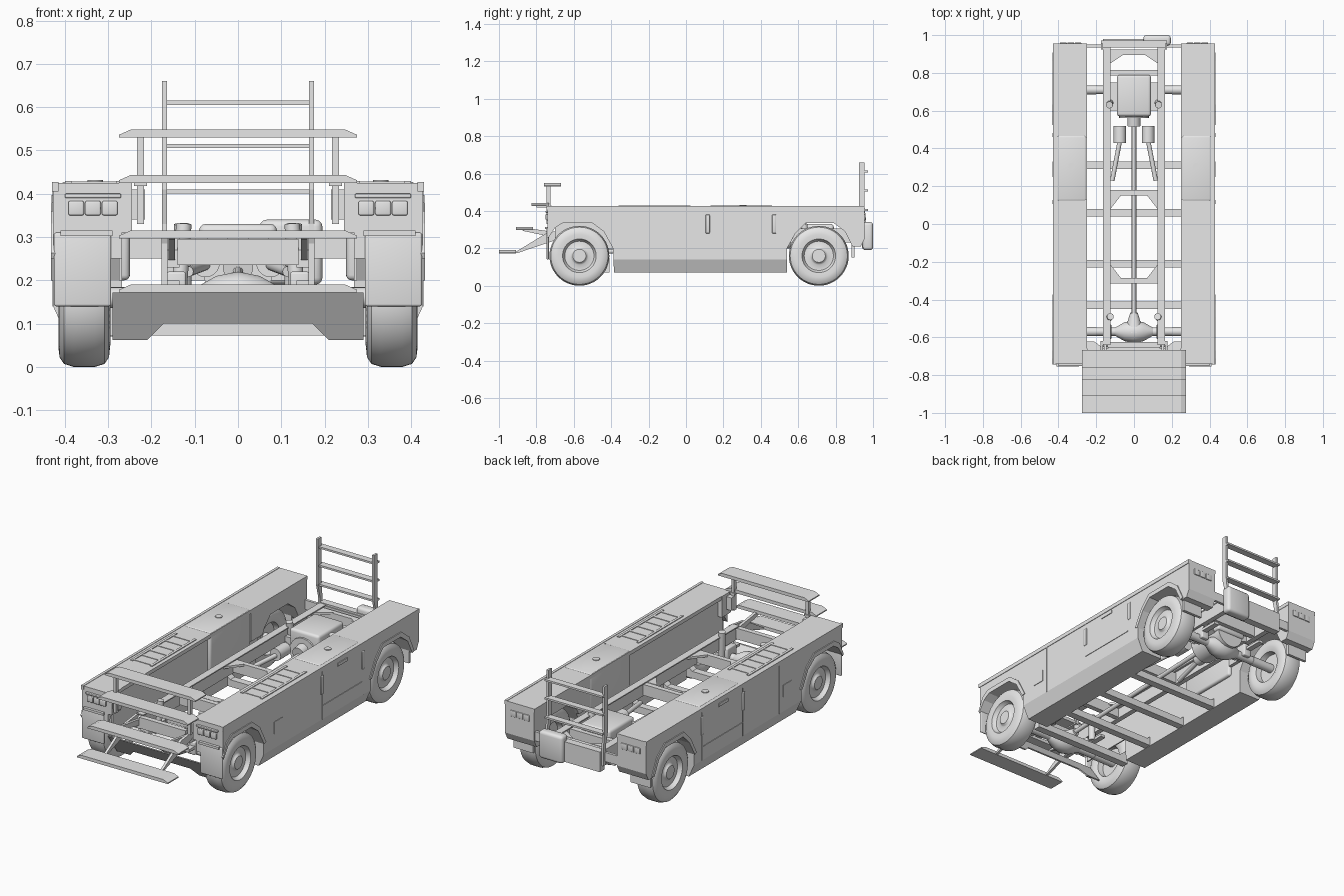
import bpy, bmesh, math
from mathutils import Vector, Matrix

if "Cube" in bpy.data.objects:
    bpy.data.objects.remove(bpy.data.objects["Cube"])

grey = bpy.data.materials.new("light grey paint")
grey.use_nodes = True
COLOR = (0.8, 0.8, 0.8, 1)
grey.diffuse_color = COLOR
grey.node_tree.nodes["Principled BSDF"].inputs["Base Color"].default_value = COLOR


def finish(bm, name, smooth=False):
    bmesh.ops.recalc_face_normals(bm, faces=bm.faces[:])
    me = bpy.data.meshes.new(name)
    bm.to_mesh(me)
    bm.free()
    me.materials.append(grey)
    ob = bpy.data.objects.new(name, me)
    bpy.context.collection.objects.link(ob)
    if smooth:
        bpy.ops.object.select_all(action='DESELECT')
        ob.select_set(True)
        bpy.context.view_layer.objects.active = ob
        bpy.ops.object.shade_smooth_by_angle(angle=math.radians(35))
    return ob


def box(name, x, y, z, bevel=0):
    """Box from three (low, high) ranges."""
    bm = bmesh.new()
    bmesh.ops.create_cube(bm, size=1)
    for v in bm.verts:
        v.co = [sum(r) / 2 + c * (r[1] - r[0]) for c, r in zip(v.co, (x, y, z))]
    if bevel:
        bmesh.ops.bevel(bm, geom=bm.edges[:], offset=bevel, segments=3, affect='EDGES', profile=0.5)
    return finish(bm, name, bevel > 0)


def prism(name, pts, axis, lo, hi, tweak=None):
    """Extrude a 2D outline along x, y or z."""
    place = {'x': lambda p, t: (t, p[0], p[1]), 'y': lambda p, t: (p[0], t, p[1]),
             'z': lambda p, t: (p[0], p[1], t)}[axis]
    bm = bmesh.new()
    face = bm.faces.new([bm.verts.new(place(p, lo)) for p in pts])
    new = bmesh.ops.extrude_face_region(bm, geom=[face])["geom"]
    shift = Vector(place((0, 0), hi - lo))
    bmesh.ops.translate(bm, vec=shift, verts=[v for v in new if isinstance(v, bmesh.types.BMVert)])
    if tweak:
        tweak(bm)
    return finish(bm, name)


def rod(name, a, b, r, r2=None, sides=20):
    a, b = Vector(a), Vector(b)
    bm = bmesh.new()
    turn = (b - a).to_track_quat('Z', 'Y').to_matrix().to_4x4()
    bmesh.ops.create_cone(bm, cap_ends=True, segments=sides, radius1=r, radius2=r2 or r,
                          depth=(b - a).length, matrix=Matrix.Translation((a + b) / 2) @ turn)
    return finish(bm, name, True)


def lathe(name, profile, centre, side):
    """Spin (offset along x, radius) points about the x axis."""
    bm = bmesh.new()
    vs = [bm.verts.new((x * side, 0, r)) for x, r in profile]
    es = [bm.edges.new(p) for p in zip(vs, vs[1:])]
    bmesh.ops.spin(bm, geom=vs + es, cent=(0, 0, 0), axis=(1, 0, 0), angle=math.tau, steps=48)
    bmesh.ops.remove_doubles(bm, verts=bm.verts[:], dist=1e-5)
    bmesh.ops.translate(bm, vec=centre, verts=bm.verts[:])
    return finish(bm, name, True)


def taper_skirt(bm):
    """Crease the outer wall low down and tuck its bottom edge in."""
    bmesh.ops.bisect_plane(bm, geom=bm.verts[:] + bm.edges[:] + bm.faces[:],
                           plane_co=(0, 0, 0.14), plane_no=(0, 0, 1))
    for v in bm.verts:
        if v.co.z < 0.1 and abs(v.co.x) > 0.4:
            v.co.x = math.copysign(0.395, v.co.x)


def lean_back(bm):
    """Slope the front guard so that its lower edge sits further back."""
    for v in bm.verts:
        v.co.y += (0.172 - v.co.z) * 0.7


def span(s, a, b):
    return (min(s * a, s * b), max(s * a, s * b))


FRONT_Y, REAR_Y, HUB_Z = -0.57, 0.71, 0.16
ARCH_F = [(-0.74, 0.25), (-0.70, 0.31), (-0.66, 0.335), (-0.50, 0.335), (-0.44, 0.29), (-0.39, 0.20), (-0.385, 0.07)]
ARCH_R = [(0.54, 0.07), (0.54, 0.20), (0.585, 0.28), (0.64, 0.335), (0.79, 0.335), (0.85, 0.29), (0.89, 0.21)]
REAR_END = [(0.935, 0.21), (0.955, 0.25), (0.955, 0.425)]
POD = [(-0.74, 0.425)] + ARCH_F + ARCH_R + REAR_END
TYRE = [(0.0, 0.0), (0.048, 0.0), (0.048, 0.035), (0.04, 0.042), (0.036, 0.048), (0.036, 0.078),
        (0.046, 0.085), (0.058, 0.09), (0.06, 0.115), (0.057, 0.138), (0.047, 0.153), (0.025, 0.16),
        (-0.025, 0.16), (-0.047, 0.153), (-0.057, 0.138), (-0.06, 0.11), (-0.05, 0.085), (-0.02, 0.08), (-0.02, 0.0)]

for s, side in ((1, "left"), (-1, "right")):
    # Side body with wheel arches, and its lips
    prism(side + "_side_body", POD, 'x', s * 0.268, s * 0.427, taper_skirt)
    for nm, arch, cy in (("front", ARCH_F[:-1], FRONT_Y), ("rear", ARCH_R[1:], REAR_Y)):
        outer = [(cy + (y - cy) * 1.1, HUB_Z + (z - HUB_Z) * 1.14) for y, z in arch]
        outer = [(max(-0.745, min(0.95, y)), z) for y, z in outer]
        prism(f"{side}_{nm}_arch_lip", arch + outer[::-1], 'x', s * 0.42, s * 0.432)
    box(side + "_top_rim", span(s, 0.415, 0.43), (-0.745, 0.955), (0.405, 0.427))

    # Inner side: overhanging deck, front block, front wheel wall and rear block
    box(side + "_deck_overhang", span(s, 0.248, 0.28), (-0.74, 0.955), (0.405, 0.425))
    box(side + "_front_block", span(s, 0.245, 0.28), (-0.74, -0.66), (0.31, 0.425))
    box(side + "_front_wheel_wall", span(s, 0.268, 0.275), (-0.70, -0.38), (0.2, 0.41))
    prism(side + "_rear_block", [(0.47, 0.425), (0.47, 0.25), (0.57, 0.25)] + ARCH_R[2:] + REAR_END,
          'x', s * 0.25, s * 0.27)

    # Tank with filler cap
    box(side + "_tank", span(s, 0.25, 0.41), (0.12, 0.47), (0.2, 0.428), 0.012)
    rod(side + "_filler_cap", (s * 0.33, 0.305, 0.425), (s * 0.33, 0.305, 0.432), 0.018)

    # Slatted tread on the top deck
    for x in (0.268, 0.385):
        box(side + "_tread_rail", span(s, x, x + 0.014), (-0.36, 0.025), (0.42, 0.429))
    for i in range(6):
        y = -0.35 + i * 0.068
        box(side + "_tread_slat", span(s, 0.275, 0.39), (y, y + 0.016), (0.42, 0.428))

    # Doors, handles and seams on the outer wall
    for y in (-0.20, 0.118, 0.47):
        box(side + "_door_seam", span(s, 0.42, 0.429), (y, y + 0.004), (0.14, 0.425))
    for y in (0.105, 0.46):
        box(side + "_door_handle", span(s, 0.42, 0.432), (y, y + 0.022), (0.28, 0.38), 0.004)
    box(side + "_hatch", span(s, 0.42, 0.43), (-0.30, -0.23), (0.22, 0.285))
    box(side + "_label_plate", span(s, 0.42, 0.431), (0.25, 0.33), (0.38, 0.397))
    box(side + "_sill_seam", span(s, 0.42, 0.43), (0.12, 0.46), (0.212, 0.216))

    # Headlights, tail lights and mudguard flaps
    box(side + "_light_brow", span(s, 0.27, 0.40), (-0.752, -0.735), (0.39, 0.40), 0.003)
    for i in range(3):
        x = 0.278 + i * 0.039
        box(side + "_headlight", span(s, x, x + 0.036), (-0.75, -0.735), (0.35, 0.383), 0.004)
        box(side + "_tail_light", span(s, x, x + 0.036), (0.95, 0.96), (0.35, 0.383), 0.003)
    box(side + "_front_flap", span(s, 0.293, 0.425), (-0.745, -0.733), (0.14, 0.31), 0.005)
    box(side + "_flap_bracket", span(s, 0.29, 0.41), (-0.755, -0.735), (0.302, 0.315))
    box(side + "_rear_flap", span(s, 0.295, 0.415), (0.885, 0.9), (0.15, 0.26))

    # Wheels and suspension
    for nm, y in (("front", FRONT_Y), ("rear", REAR_Y)):
        lathe(f"{side}_{nm}_wheel", TYRE, (s * 0.355, y, HUB_Z), s)
        rod(f"{side}_{nm}_stub_axle", (s * 0.2, y, HUB_Z), (s * 0.345, y, HUB_Z), 0.024)
        box(f"{side}_{nm}_leaf_spring", span(s, 0.135, 0.165), (y - 0.09, y + 0.14), (0.185, 0.2))
        box(f"{side}_{nm}_spring_seat", span(s, 0.12, 0.165), (y - 0.04, y + 0.04), (0.15, 0.22), 0.006)

    # Chassis rails and shock absorbers
    prism(side + "_chassis_rail", [(-0.65, 0.23), (0.97, 0.23), (0.97, 0.30), (-0.60, 0.30), (-0.65, 0.27)],
          'x', s * 0.135, s * 0.163)
    box(side + "_rail_flange", span(s, 0.125, 0.165), (-0.64, 0.95), (0.3, 0.306))
    rod(side + "_front_damper", (s * 0.135, -0.5, 0.19), (s * 0.125, -0.49, 0.33), 0.018)
    rod(side + "_rear_damper", (s * 0.125, 0.65, 0.19), (s * 0.13, 0.63, 0.33), 0.018)

    # Step mounts and rear rack uprights
    box(side + "_step_upright", span(s, 0.217, 0.233), (-0.745, -0.725), (0.33, 0.535))
    box(side + "_step_upright_foot", span(s, 0.215, 0.26), (-0.73, -0.70), (0.34, 0.41))
    prism(side + "_step_arm", [(-0.92, 0.175), (-0.90, 0.175), (-0.62, 0.27), (-0.62, 0.30), (-0.74, 0.285)],
          'x', s * 0.163, s * 0.177)
    prism(side + "_mid_step_arm", [(-0.88, 0.295), (-0.62, 0.24), (-0.62, 0.275), (-0.83, 0.305)],
          'x', s * 0.145, s * 0.16)
    box(side + "_upper_step_arm", span(s, 0.21, 0.24), (-0.8, -0.72), (0.418, 0.428))
    prism(side + "_rack_upright", [(0.945, 0.23), (0.965, 0.23), (0.965, 0.33), (0.955, 0.42), (0.955, 0.66),
          (0.925, 0.66), (0.925, 0.41), (0.945, 0.33)], 'x', s * 0.164, s * 0.176)
    rod(side + "_exhaust_can", (s * 0.075, 0.43, 0.24), (s * 0.075, 0.52, 0.24), 0.033)
    rod(side + "_exhaust_pipe", (s * 0.075, 0.44, 0.235), (s * 0.115, 0.23, 0.22), 0.012)

# Front steps with tapered ends
for y, z in ((-1.0, 0.172), (-0.91, 0.297), (-0.825, 0.425), (-0.76, 0.53)):
    prism("front_step", [(-0.275, z), (0.275, z), (0.275, z + 0.006), (0.248, z + 0.018),
                         (-0.248, z + 0.018), (-0.275, z + 0.006)], 'y', y, y + 0.092)

# Rear rack rungs, bumper beam and canister
for z in (0.405, 0.51, 0.61):
    box("rack_rung", (-0.175, 0.175), (0.935, 0.972), (z - 0.005, z + 0.005))
box("rear_beam", (-0.255, 0.255), (0.935, 0.95), (0.25, 0.30))
box("rear_bumper", (-0.165, 0.165), (0.94, 0.98), (0.2, 0.31))
box("rear_canister", (0.05, 0.195), (0.945, 1.0), (0.19, 0.34), 0.016)

# Sloping front guard with a cut-out, and the floor beams
prism("front_guard", [(-0.29, 0.062), (-0.21, 0.062), (-0.172, 0.1), (0.172, 0.1), (0.21, 0.062),
                      (0.29, 0.062), (0.29, 0.172), (-0.29, 0.172)], 'y', -0.71, -0.70, lean_back)
for y in (-0.43, -0.21, 0.06, 0.31):
    prism("floor_beam", [(-0.3, 0.072), (0.3, 0.072), (0.3, 0.15), (0.25, 0.11), (-0.25, 0.11), (-0.3, 0.15)],
          'y', y - 0.02, y + 0.02)

# Chassis cross members
for y in (-0.64, -0.3, 0.165, 0.8, 0.91):
    box("cross_member", (-0.14, 0.14), (y - 0.014, y + 0.014), (0.235, 0.295))
for s in (-1, 1):
    for y, d in ((-0.285, 1), (0.15, -1)):
        prism("corner_gusset", [(s * 0.14, y), (s * 0.07, y), (s * 0.14, y + d * 0.09)], 'z', 0.285, 0.297)
    prism("rear_gusset", [(s * 0.14, 0.9), (s * 0.05, 0.9), (s * 0.14, 0.84)], 'z', 0.285, 0.297)

# Axles, differentials and drive shaft
for y in (FRONT_Y, REAR_Y):
    rod("axle_tube", (-0.26, y, HUB_Z), (0.26, y, HUB_Z), 0.022)
    lathe("differential", [(-0.1, 0.022), (-0.05, 0.05), (0, 0.06), (0.05, 0.05), (0.1, 0.022)],
          (0, y, HUB_Z), 1)
rod("front_pinion", (0, -0.57, 0.17), (0, -0.47, 0.18), 0.05, 0.02)
rod("drive_shaft", (0, -0.5, 0.18), (0, 0.55, 0.22), 0.012)

# Motor and gearbox
box("motor_block", (-0.09, 0.09), (0.57, 0.79), (0.21, 0.33), 0.015)
rod("motor_casing", (0, 0.56, 0.22), (0, 0.78, 0.22), 0.08)
prism("motor_sump", [(-0.14, 0.235), (-0.06, 0.2), (0.06, 0.2), (0.14, 0.235), (0.14, 0.26), (-0.14, 0.26)],
      'y', 0.6, 0.75)
rod("motor_flange", (0, 0.52, 0.23), (0, 0.58, 0.24), 0.035)
